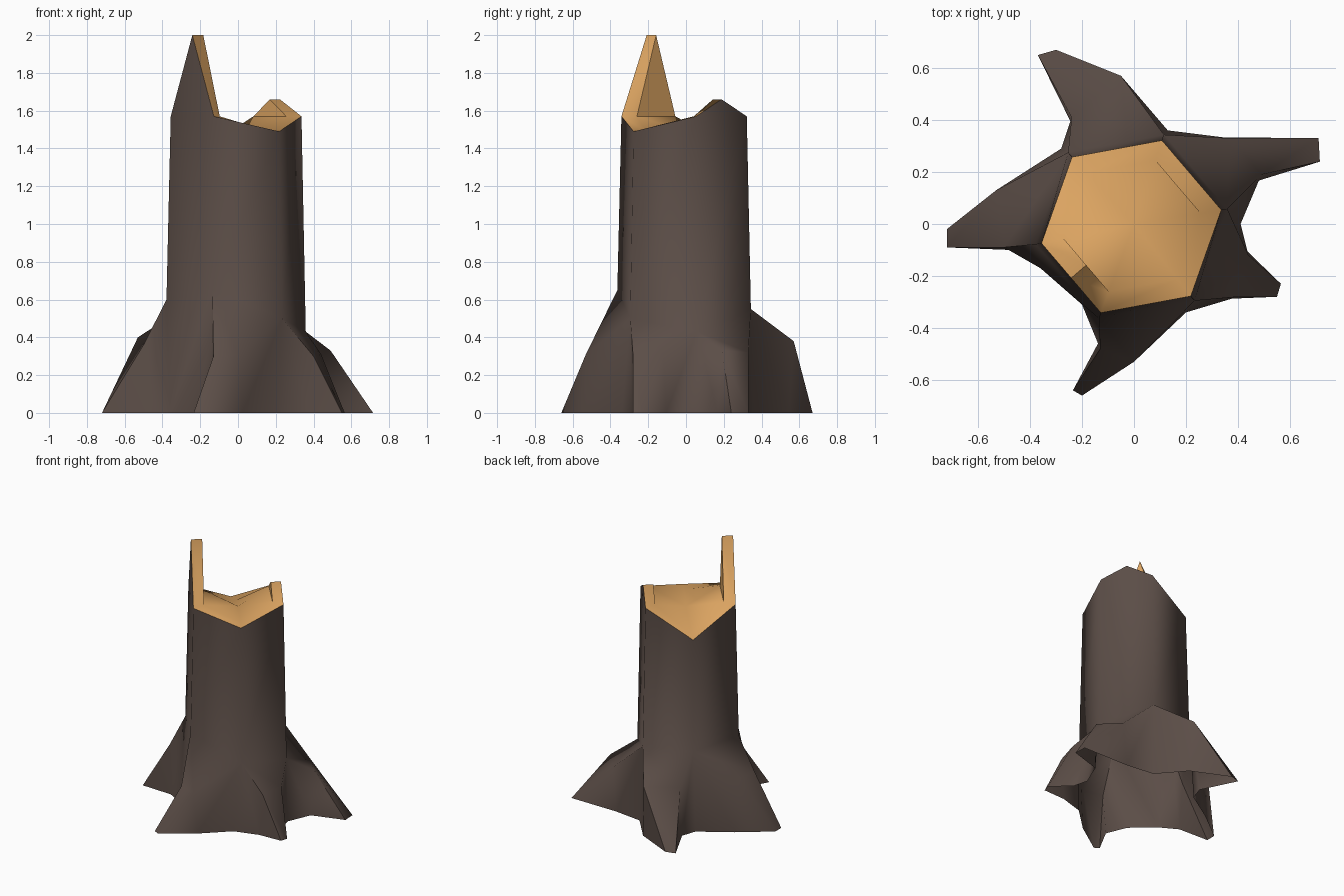
import bpy
import bmesh
import math
from mathutils import Vector

cube = bpy.data.objects.get("Cube")
if cube:
    bpy.data.objects.remove(cube)


def material(name, rgb):
    mat = bpy.data.materials.new(name)
    mat.use_nodes = True
    mat.diffuse_color = (*rgb, 1)
    mat.node_tree.nodes["Principled BSDF"].inputs["Base Color"].default_value = (*rgb, 1)
    return mat


def make_object(name, faces, mat):
    """Weld a list of polygons into one smooth object with sharp creases."""
    bm = bmesh.new()
    for points in faces:
        bm.faces.new([bm.verts.new(p) for p in points])
    bmesh.ops.remove_doubles(bm, verts=bm.verts, dist=0.0005)
    bmesh.ops.recalc_face_normals(bm, faces=bm.faces)
    for face in bm.faces:
        face.smooth = True
    for edge in bm.edges:
        edge.smooth = edge.calc_face_angle(0) < math.radians(68)
    mesh = bpy.data.meshes.new(name)
    bm.to_mesh(mesh)
    bm.free()
    mesh.materials.append(mat)
    obj = bpy.data.objects.new(name, mesh)
    bpy.context.collection.objects.link(obj)
    return obj


def hexagon(radius, heights):
    ring = []
    for i, z in enumerate(heights):
        a = math.radians(10.5 + 60 * i)
        ring.append(Vector((radius * math.cos(a) - 0.01, radius * math.sin(a) - 0.01, z)))
    return ring


def inward(p):
    """Matching point on the inside of the broken rim."""
    return Vector((p.x * 0.76, p.y * 0.76, p.z))


bark = material("dark bark", (0.105, 0.075, 0.063))
wood = material("pale wood", (0.71, 0.37, 0.12))

# Trunk: six sides between the root joints and the broken rim
rim = hexagon(0.352, (1.57, 1.57, 1.40, 1.57, 1.57, 1.49))
joint = hexagon(0.375, (0.43, 0.55, 0.58, 0.60, 0.65, 0.50))
valley = [Vector((x, y, 0)) for x, y in
          ((0.41, 0.0), (0.13, 0.36), (-0.28, 0.29),
           (-0.36, -0.17), (-0.2, -0.31), (0.2, -0.34))]
peaks = {0: 1.66, 3: 2.0}  # raised splinters by side

bark_faces, wood_faces = [], []
centre = Vector((0, 0, 1.49))
for i in range(6):
    j = (i + 1) % 6
    bark_faces.append((joint[i], joint[j], rim[j], rim[i]))
    a, b = inward(rim[i]), inward(rim[j])
    wood_faces.append((a, b, centre))
    if i in peaks:
        peak = (rim[i] + rim[j]) / 2
        peak.z = peaks[i]
        tip = inward(peak)
        bark_faces.append((rim[i], rim[j], peak))
        wood_faces += [(rim[i], peak, tip, a), (peak, rim[j], b, tip), (a, tip, b)]
    else:
        wood_faces.append((rim[i], rim[j], b, a))

# Roots: each grows from one trunk side; two shoulders, then two tips
roots = {
    0: (((0.49, 0.19, 0.33), (0.37, 0.33, 0.32)), ((0.715, 0.24, 0), (0.71, 0.33, 0))),
    1: (((-0.05, 0.57, 0.38), (-0.24, 0.41, 0.36)), ((-0.3, 0.67, 0), (-0.37, 0.65, 0))),
    2: (((-0.53, 0.13, 0.40), (-0.5, -0.09, 0.36)), ((-0.72, -0.02, 0), (-0.72, -0.09, 0))),
    4: (((-0.13, -0.48, 0.30), (0.0, -0.53, 0.31)), ((-0.235, -0.64, 0), (-0.2, -0.66, 0))),
    5: (((0.40, -0.28, 0.30), (0.44, -0.12, 0.31)), ((0.55, -0.28, 0), (0.565, -0.23, 0))),
}
for i in range(6):
    ends = (i, (i + 1) % 6)
    if i not in roots:
        bark_faces.append((valley[ends[0]], valley[ends[1]], joint[ends[1]], joint[ends[0]]))
        continue
    shoulders, tips = [[Vector(p) for p in pair] for pair in roots[i]]
    # upper surface
    bark_faces.append((joint[ends[0]], shoulders[0], shoulders[1], joint[ends[1]]))
    bark_faces.append((shoulders[0], tips[0], tips[1], shoulders[1]))
    # flanks down to the ground
    for k, s, t in zip(ends, shoulders, tips):
        foot = Vector((s.x, s.y, 0)).lerp(valley[k], 0.12)
        bark_faces.append((joint[k], s, foot, valley[k]))
        bark_faces.append((s, t, foot))

make_object("trunk_with_roots", bark_faces, bark)
make_object("broken_wood", wood_faces, wood)
